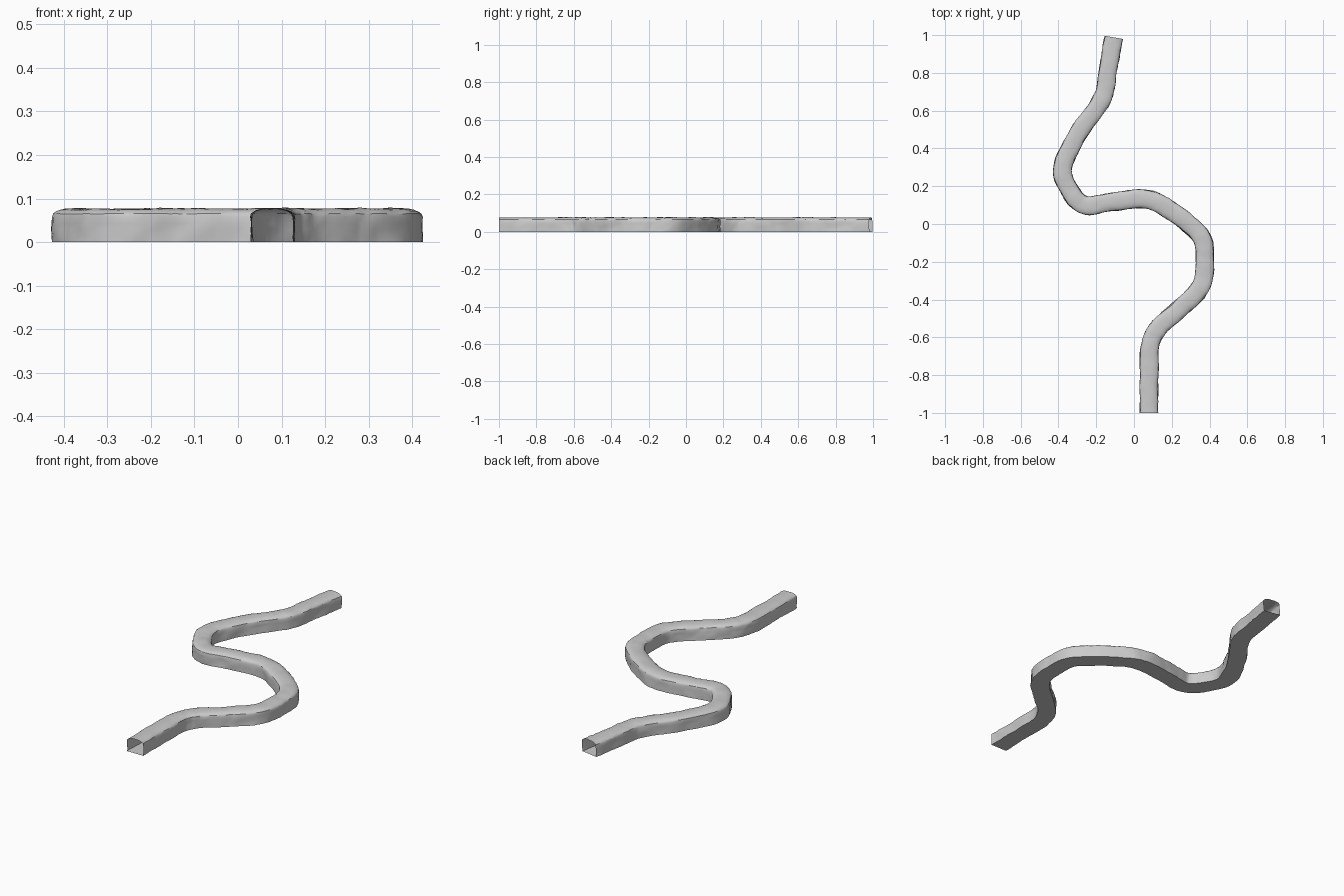
import bpy, bmesh, math
from mathutils import Vector, noise

if "Cube" in bpy.data.objects:
    bpy.data.objects.remove(bpy.data.objects["Cube"])

# Winding centre line of the tunnel (plan view)
PATH = [(0.08, -1.0), (0.08, -0.82), (0.087, -0.64), (0.135, -0.545),
        (0.24, -0.45), (0.352, -0.335), (0.375, -0.19), (0.35, -0.06),
        (0.19, 0.075), (0.055, 0.133), (-0.13, 0.115), (-0.26, 0.10),
        (-0.335, 0.17), (-0.378, 0.30), (-0.295, 0.48), (-0.17, 0.66),
        (-0.14, 0.80), (-0.107, 0.988)]
HALF, SPRING, TOP = 0.048, 0.058, 0.077
STEPS = 9


def spline(points, steps):
    """Catmull-Rom curve through the points, with tangents."""
    p = [Vector((x, y, 0)) for x, y in points]
    p = [2 * p[0] - p[1]] + p + [2 * p[-1] - p[-2]]
    line = []
    for a, b, c, d in zip(p, p[1:], p[2:], p[3:]):
        for i in range(steps):
            t = i / steps
            line.append(0.5 * (2 * b + (c - a) * t + (2 * a - 5 * b + 4 * c - d) * t * t
                               + (3 * b - a - 3 * c + d) * t ** 3))
    line.append(p[-2])
    n = len(line) - 1
    return [(q, (line[min(i + 1, n)] - line[max(i - 1, 0)]).normalized())
            for i, q in enumerate(line)]


def arch_profile():
    """Half-open section: upright walls and a low arched roof."""
    wall = [(HALF, SPRING * i / 4) for i in range(4)]
    roof = []
    for i in range(11):
        a = math.pi * i / 10
        roof.append((HALF * math.copysign(abs(math.cos(a)) ** 0.85, math.cos(a)),
                     SPRING + (TOP - SPRING) * math.sin(a) ** 0.85))
    return wall + roof + [(-x, z) for x, z in reversed(wall)]


def sweep(name, rows):
    bm = bmesh.new()
    grid = [[bm.verts.new(v) for v in row] for row in rows]
    for r, s in zip(grid, grid[1:]):
        for j in range(len(r) - 1):
            bm.faces.new((r[j], s[j], s[j + 1], r[j + 1]))
    mesh = bpy.data.meshes.new(name)
    bm.to_mesh(mesh)
    bm.free()
    obj = bpy.data.objects.new(name, mesh)
    bpy.context.collection.objects.link(obj)
    return obj


section = arch_profile()
shell_rows, floor_rows = [], []
for q, tangent in spline(PATH, STEPS):
    side = Vector((tangent.y, -tangent.x, 0))
    row = []
    for x, z in section:
        v = q + side * x + Vector((0, 0, z))
        # Rough rock: broad bulges plus finer lumps
        bump = 0.005 * noise.noise(v * 13) + 0.003 * noise.noise(v * 45)
        out = side * x / HALF + Vector((0, 0, max(0, z - SPRING) / (TOP - SPRING) * 0.6))
        row.append(v + out * bump)
    shell_rows.append(row)
    floor_rows.append([row[-1], row[0]])

# Rocky walls and roof, open at both ends
tunnel_shell = sweep("tunnel_shell", shell_rows)
# Flat floor strip following the wall feet
tunnel_floor = sweep("tunnel_floor", floor_rows)

for obj in (tunnel_shell, tunnel_floor):
    bpy.ops.object.select_all(action='DESELECT')
    obj.select_set(True)
    bpy.context.view_layer.objects.active = obj
    bpy.ops.object.shade_smooth_by_angle(angle=math.radians(30))
